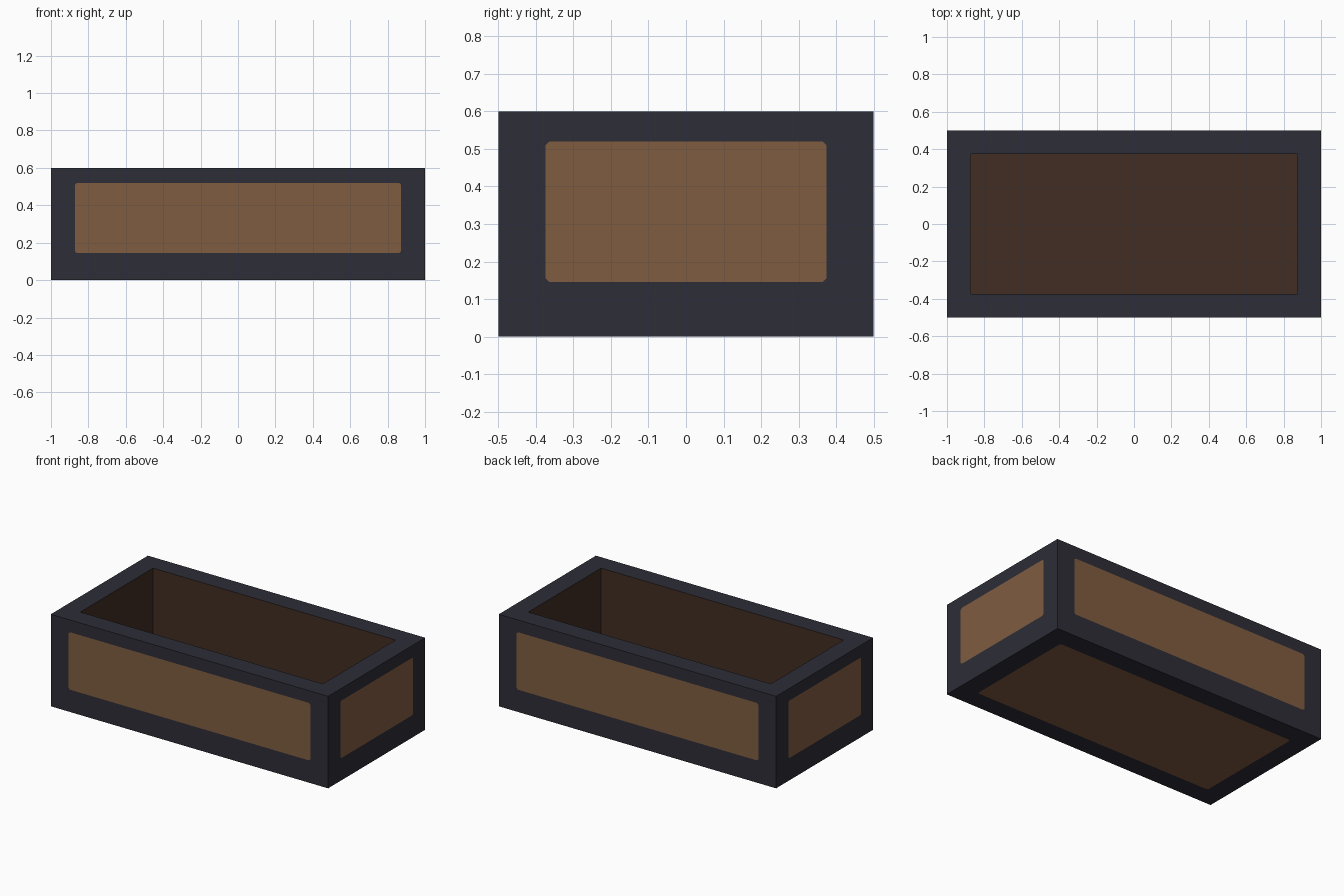
import bpy, bmesh
from mathutils import Vector

if "Cube" in bpy.data.objects:
    bpy.data.objects.remove(bpy.data.objects["Cube"])


def material(name, rgb):
    lin = [(c / 255 / 12.92) if c / 255 <= 0.04045 else ((c / 255 + 0.055) / 1.055) ** 2.4 for c in rgb]
    m = bpy.data.materials.new(name)
    m.diffuse_color = (*lin, 1)
    m.use_nodes = True
    m.node_tree.nodes["Principled BSDF"].inputs["Base Color"].default_value = m.diffuse_color
    return m


dark = material("dark frame", (45, 45, 55))
wood = material("brown panel", (128, 92, 65))
inside = material("dark brown lining", (65, 45, 35))

HX, HY, H = 1.0, 0.5, 0.6          # outer half sizes and height
CX, CY, FLOOR = 0.875, 0.375, 0.125  # cavity half sizes and floor height
LOW, HIGH, CUT = 0.145, 0.52, 0.01   # side panel heights and corner cut


def finish(name, bm, mat):
    bmesh.ops.remove_doubles(bm, verts=bm.verts, dist=1e-5)
    me = bpy.data.meshes.new(name)
    bm.to_mesh(me)
    bm.free()
    me.materials.append(mat)
    ob = bpy.data.objects.new(name, me)
    bpy.context.collection.objects.link(ob)


def face(bm, pts, normal):
    f = bm.faces.new([bm.verts.new(p) for p in pts])
    f.normal_update()
    if f.normal.dot(Vector(normal)) < 0:
        f.normal_flip()


def rect(u, v0, v1):
    return [(-u, v0), (u, v0), (u, v1), (-u, v1)]


def panelled_side(frame, name, place, normal, outer, inner):
    """Frame border with a flush, corner-cut panel in the middle."""
    oct_pts = []
    for i in range(4):
        p = Vector(inner[i])
        for q in (inner[i - 1], inner[(i + 1) % 4]):
            oct_pts.append(p + (Vector(q) - p).normalized() * CUT)
    for i in range(4):
        j = (i + 1) % 4
        a, b = outer[i], outer[j]
        face(frame, [place(*p) for p in (a, b, oct_pts[2 * j], oct_pts[2 * i + 1])], normal)
        face(frame, [place(*p) for p in (a, oct_pts[2 * i + 1], oct_pts[2 * i])], normal)
    panel = bmesh.new()
    face(panel, [place(*p) for p in oct_pts], normal)
    finish(name, panel, wood)


frame = bmesh.new()

# Four sides and the underside
for label, s in (("front", -1), ("back", 1)):
    panelled_side(frame, label + "_panel", lambda u, v, s=s: (u, s * HY, v), (0, s, 0),
                  rect(HX, 0, H), rect(0.872, LOW, HIGH))
for label, s in (("left", -1), ("right", 1)):
    panelled_side(frame, label + "_panel", lambda u, v, s=s: (s * HX, u, v), (s, 0, 0),
                  rect(HY, 0, H), rect(0.374, LOW, HIGH))
panelled_side(frame, "bottom_panel", lambda u, v: (u, v, 0), (0, 0, -1),
              rect(HX, -HY, HY), rect(0.872, -0.374, 0.374))

# Top rim
outer, inner = rect(HX, -HY, HY), rect(CX, -CY, CY)
for i in range(4):
    j = (i + 1) % 4
    face(frame, [(*p, H) for p in (outer[i], outer[j], inner[j], inner[i])], (0, 0, 1))
finish("box_frame", frame, dark)

# Lining of the open cavity
lining = bmesh.new()
face(lining, [(*p, FLOOR) for p in inner], (0, 0, 1))
for i in range(4):
    a, b = inner[i], inner[(i + 1) % 4]
    face(lining, [(*a, FLOOR), (*b, FLOOR), (*b, H), (*a, H)], (-a[0] - b[0], -a[1] - b[1], 0))
finish("cavity_lining", lining, inside)
